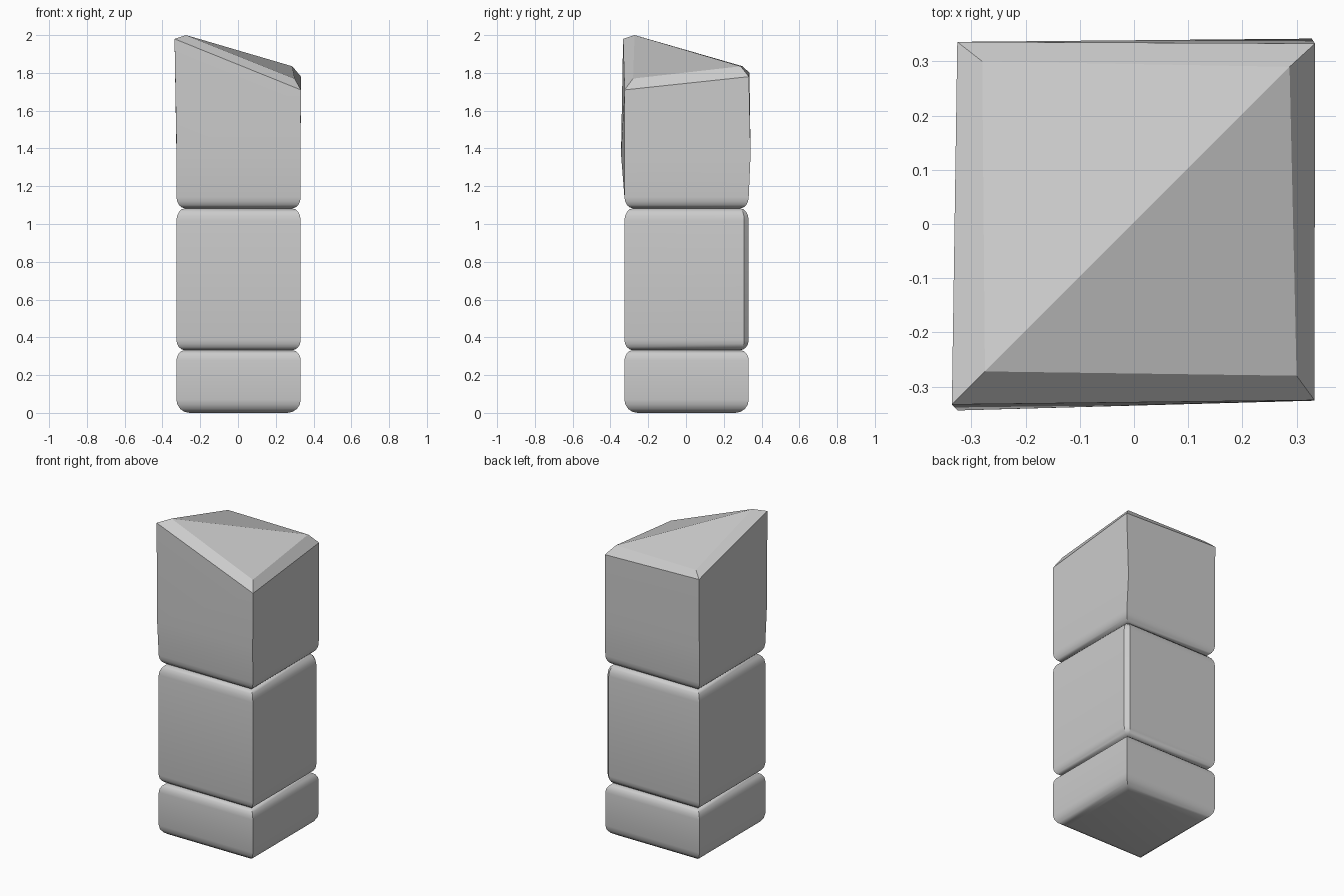
import bpy, bmesh
from math import sin, cos, pi

if "Cube" in bpy.data.objects:
    bpy.data.objects.remove(bpy.data.objects["Cube"])

C = 0.003   # slight offset of the column axis
H = 0.329   # half width of the blocks


def square(inset, z, cut=0.0):
    """Corner ring FL, FR, BR, BL; the back right corner may be chamfered."""
    lo, hi = C - H + inset, C + H - inset
    back = [(hi, hi - cut, z), (hi - cut, hi, z)] if cut else [(hi, hi, z)]
    return [(lo, lo, z), (hi, lo, z)] + back + [(lo, hi, z)]


def rounded(z, r, h, up, cut_end=0.0, cut=0.0, n=4):
    """Rings of a rounded horizontal edge: bottom (up=False) or top (up=True)."""
    rings = []
    for i in range(n + 1):
        a = (pi / 2) * i / n
        c = cut_end + (cut - cut_end) * sin(a)
        dz = h * (1 - cos(a))
        rings.append(square(r * (1 - sin(a)), z - dz if up else z + dz, c))
    return rings[::-1] if up else rings


def loft(name, rings):
    bm = bmesh.new()
    rows = [[bm.verts.new(p) for p in ring] for ring in rings]
    n = len(rows[0])
    for a, b in zip(rows, rows[1:]):
        for i in range(n):
            j = (i + 1) % n
            bm.faces.new((a[i], a[j], b[j], b[i]))
    bm.faces.new(rows[0][::-1])
    if n == 4:  # fold the cap along the front left to back right diagonal
        fl, fr, br, bl = rows[-1]
        bm.faces.new((fl, fr, br))
        bm.faces.new((fl, br, bl))
    else:
        bm.faces.new(rows[-1])
    bmesh.ops.recalc_face_normals(bm, faces=bm.faces)
    me = bpy.data.meshes.new(name)
    bm.to_mesh(me)
    bm.free()
    ob = bpy.data.objects.new(name, me)
    bpy.context.collection.objects.link(ob)
    bpy.ops.object.select_all(action='DESELECT')
    ob.select_set(True)
    bpy.context.view_layer.objects.active = ob
    bpy.ops.object.shade_smooth_by_angle(angle=0.5)
    return ob


# Low base block
loft("base_block", rounded(0, 0.07, 0.07, False) + rounded(0.332, 0.045, 0.055, True))

# Middle block with one chipped vertical corner
loft("middle_block", rounded(0.332, 0.045, 0.055, False, 0.004, 0.024)
     + rounded(1.083, 0.045, 0.065, True, 0.004, 0.024))

# Broken upper block: bulging sides, slanted bevelled break
bulge = [(-0.325, -0.344, 1.37), (0.331, -0.326, 1.37),
         (0.328, 0.342, 1.37), (-0.326, 0.333, 1.37)]
rim = [(-0.336, -0.333, 1.98), (0.333, -0.325, 1.71),
       (0.334, 0.333, 1.78), (-0.326, 0.336, 1.80)]
crown = [(-0.275, -0.272, 2.0), (0.30, -0.28, 1.77),
         (0.287, 0.29, 1.835), (-0.28, 0.30, 1.835)]
loft("broken_top_block", rounded(1.083, 0.045, 0.06, False) + [bulge, rim, crown])
